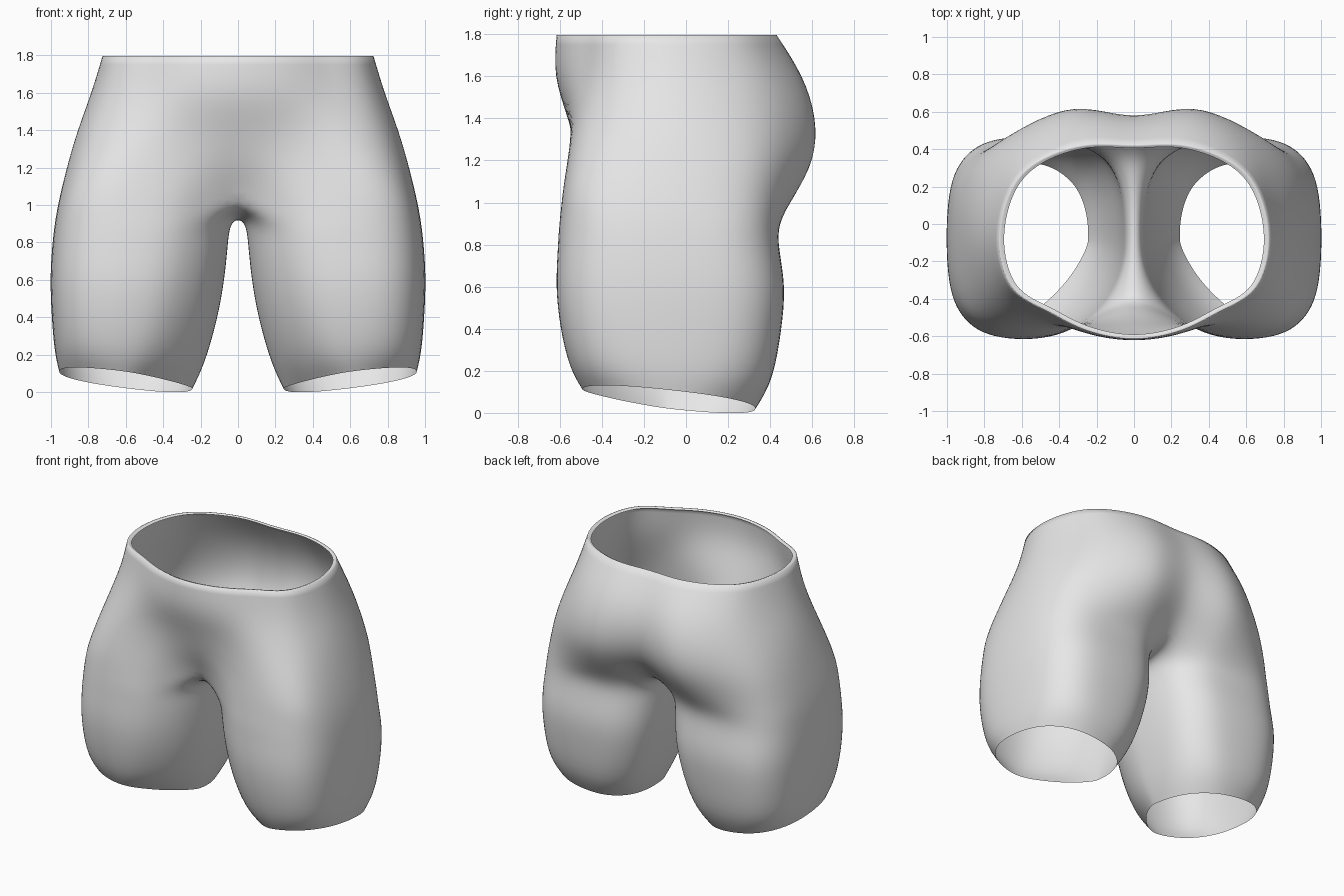
import bpy, bmesh, math
from mathutils import Vector

if "Cube" in bpy.data.objects:
    bpy.data.objects.remove(bpy.data.objects["Cube"])

# Leg rows, bottom to top: height, inner x, outer x, front y, back y, hem tilt,
# then roundness of the outer side and of the inner front corner
LEG = [
    (0.065, 0.242, 0.96, -0.50, 0.335, 0.045, 0.85, 1.45),
    (0.18, 0.175, 0.985, -0.56, 0.42, 0.028, 0.72, 1.2),
    (0.40, 0.105, 1.000, -0.605, 0.46, 0.0, 0.66, 1.1),
    (0.60, 0.070, 1.010, -0.627, 0.48, 0.0, 0.66, 1.05),
    (0.78, 0.053, 0.998, -0.615, 0.445, 0.0, 0.66, 1.0),
    (0.90, 0.042, 0.985, -0.610, 0.44, 0.0, 0.66, 1.0),
]

# Hip rows: height, then half outline from front centre round to back centre
HIPS = [
    (1.03, [(0, -.40), (.31, -.56), (.68, -.59), (.905, -.46), (.96, -.08),
            (.91, .26), (.72, .44), (.32, .53), (0, .38)]),
    (1.20, [(0, -.50), (.28, -.54), (.63, -.565), (.85, -.43), (.92, -.08),
            (.87, .26), (.70, .465), (.33, .632), (0, .54)]),
    (1.40, [(0, -.56), (.27, -.55), (.57, -.52), (.78, -.38), (.865, -.08),
            (.80, .25), (.62, .48), (.32, .632), (0, .585)]),
    (1.60, [(0, -.635), (.27, -.595), (.50, -.48), (.70, -.36), (.79, -.08),
            (.715, .23), (.56, .435), (.29, .565), (0, .54)]),
    (1.80, [(0, -.62), (.26, -.57), (.46, -.465), (.66, -.35), (.73, -.08),
            (.66, .20), (.50, .35), (.25, .43), (0, .42)]),
]
OUTER, INNER = 17, 7      # points on the outside and on the inner thigh


def leg_ring(z, xi, xo, yf, yb, tilt, e_out, e_in):
    """Rounded-box thigh section, starting at the inner front corner."""
    angles = [225 + 270 * i / (OUTER - 1) for i in range(OUTER)]
    angles += [495 + 90 * k / (INNER + 1) for k in range(1, INNER + 1)]
    ring = []
    for a in map(math.radians, angles):
        c, s = math.cos(a), math.sin(a)
        e = e_in if c < 0 and s < 0 else e_out
        ux = math.copysign(abs(c) ** e, c)
        uy = math.copysign(abs(s) ** e, s)
        ring.append(((xi + xo) / 2 + ux * (xo - xi) / 2,
                     (yf + yb) / 2 + uy * (yb - yf) / 2,
                     z + tilt * (ux - uy)))
    return ring


def hip_row(z, pts):
    """Half outline smoothed to twice the points, symmetric about x = 0."""
    p = [Vector((-pts[1][0], pts[1][1]))] + [Vector(q) for q in pts]
    p.append(Vector((-pts[-2][0], pts[-2][1])))
    row = []
    for i in range(1, len(p) - 1):
        row.append((p[i].x, p[i].y, z))
        if i < len(p) - 2:
            m = (p[i] + p[i + 1]) * 0.5625 - (p[i - 1] + p[i + 2]) * 0.0625
            row.append((m.x, m.y, z))
    return row


bm = bmesh.new()
legs = [[bm.verts.new(c) for c in leg_ring(*r)] for r in LEG]
hips = [[bm.verts.new(c) for c in hip_row(*r)] for r in HIPS]

# Narrow lip folded inward round the waist
hips.append([bm.verts.new((v.co.x * 0.96, v.co.y * 0.96, 1.79)) for v in hips[-1]])

# Crotch seam, a saddle from back to front on the centre plane
seam = []
for k in range(1, INNER + 1):
    t = k / (INNER + 1)
    seam.append(bm.verts.new((0, 0.38 - 0.78 * t, 0.925 + 0.105 * (2 * t - 1) ** 2)))
legs.append(hips[0] + seam)

# Skin the leg tube and the open half of the hips
for rows, closed in ((legs, True), (hips, False)):
    for lo, hi in zip(rows, rows[1:]):
        n = len(lo)
        for i in range(n if closed else n - 1):
            j = (i + 1) % n
            bm.faces.new((lo[i], lo[j], hi[j], hi[i]))

# Keep the waist edge crisp
crease = bm.edges.layers.float.new("crease_edge")
for a, b in zip(hips[-2], hips[-2][1:]):
    bm.edges.get((a, b))[crease] = 0.7

mesh = bpy.data.meshes.new("shorts")
bm.to_mesh(mesh)
bm.free()
shorts = bpy.data.objects.new("shorts", mesh)
bpy.context.collection.objects.link(shorts)

# Plain grey cloth
cloth = bpy.data.materials.new("light_grey_cloth")
cloth.diffuse_color = (0.8, 0.8, 0.8, 1)
cloth.use_nodes = True
cloth.node_tree.nodes["Principled BSDF"].inputs["Base Color"].default_value = cloth.diffuse_color
mesh.materials.append(cloth)

# Mirror to the other leg and smooth
mirror = shorts.modifiers.new("mirror", 'MIRROR')
mirror.use_clip = True
mirror.merge_threshold = 0.001
smooth = shorts.modifiers.new("smooth", 'SUBSURF')
smooth.levels = smooth.render_levels = 2
for poly in mesh.polygons:
    poly.use_smooth = True
